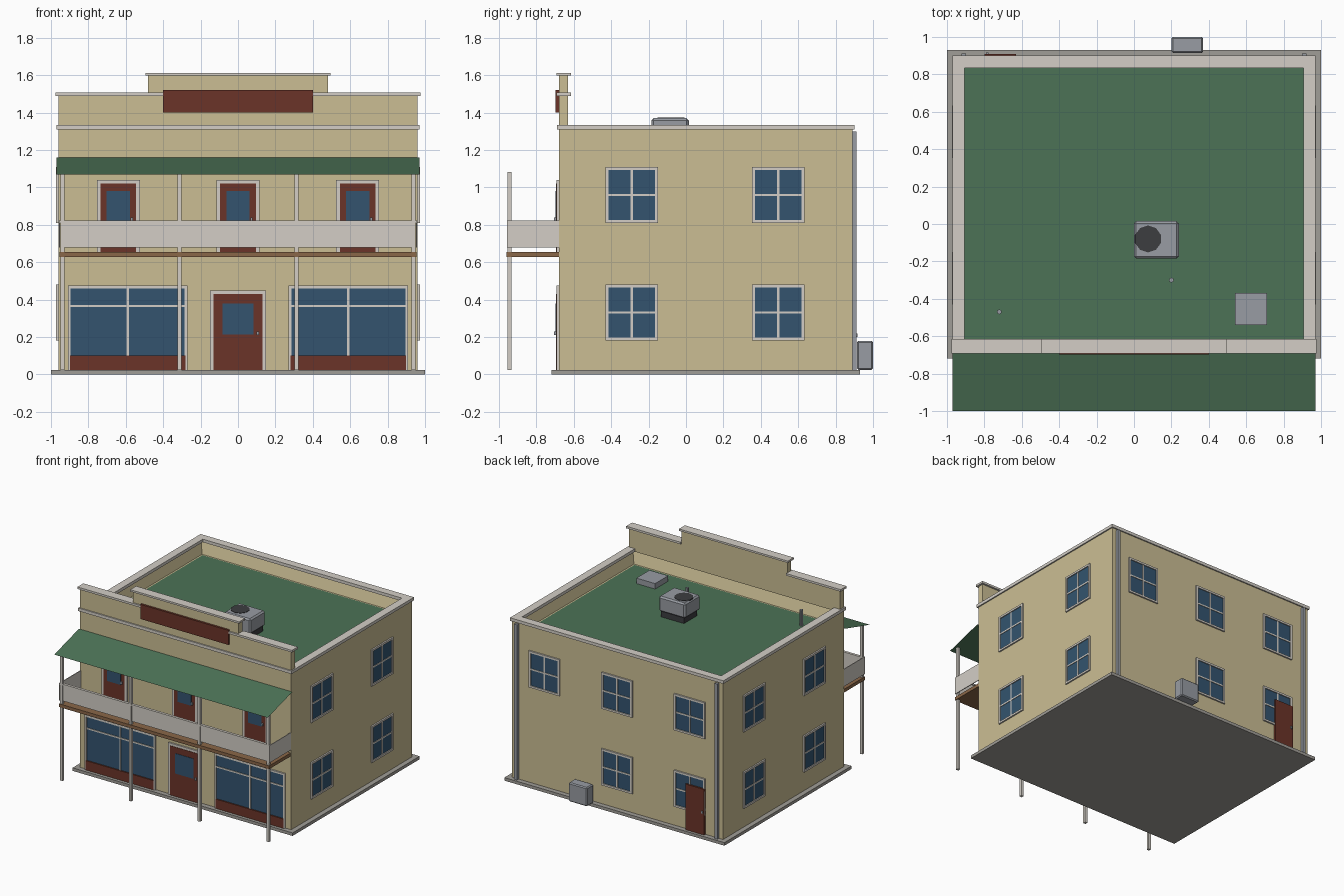
import bpy, bmesh, math
from mathutils import Matrix

if "Cube" in bpy.data.objects:
    bpy.data.objects.remove(bpy.data.objects["Cube"])


def mat(name, hexcode):
    m = bpy.data.materials.new(name)
    rgb = [int(hexcode[i:i + 2], 16) / 255 for i in (0, 2, 4)]
    m.diffuse_color = [((c + 0.055) / 1.055) ** 2.4 for c in rgb] + [1]
    m.use_nodes = True
    m.node_tree.nodes["Principled BSDF"].inputs["Base Color"].default_value = m.diffuse_color
    return m


TAN = mat("tan_wall", "CBBE94")
TRIM = mat("trim", "D3CEC6")
GREEN = mat("green_roof", "4C7256")
RED = mat("red_wood", "6B3428")
GLASS = mat("blue_glass", "33546F")
BROWN = mat("brown_deck", "8A6748")
STONE = mat("stone", "A09D97")
METAL = mat("metal", "989CA3")
DARK = mat("dark_metal", "3C3D40")


def finish(name, bm, material, rot=0):
    bm.transform(Matrix.Rotation(math.radians(rot), 4, 'Z'))
    me = bpy.data.meshes.new(name)
    bm.to_mesh(me)
    bm.free()
    me.materials.append(material)
    ob = bpy.data.objects.new(name, me)
    bpy.context.collection.objects.link(ob)
    return ob


def add_box(bm, x0, x1, y0, y1, z0, z1):
    m = Matrix.Translation(((x0 + x1) / 2, (y0 + y1) / 2, (z0 + z1) / 2)) \
        @ Matrix.Diagonal((x1 - x0, y1 - y0, z1 - z0, 1))
    bmesh.ops.create_cube(bm, size=1, matrix=m)


def boxes(name, material, *dims, rot=0):
    bm = bmesh.new()
    for d in dims:
        add_box(bm, *d)
    return finish(name, bm, material, rot)


def cylinder(name, material, x, y, z0, z1, r, n):
    bm = bmesh.new()
    bmesh.ops.create_cone(bm, cap_ends=True, segments=n, radius1=r, radius2=r, depth=z1 - z0,
                          matrix=Matrix.Translation((x, y, (z0 + z1) / 2)))
    return finish(name, bm, material)


def bevel(ob, width):
    b = ob.modifiers.new("bevel", 'BEVEL')
    b.width, b.segments = width, 1


def sheet(name, material, pts):
    bm = bmesh.new()
    bm.faces.new([bm.verts.new(p) for p in pts])
    return finish(name, bm, material)


# Wall fittings: u runs along the wall, d is the wall's distance from the centre
def window(name, u, d, z0, z1, w=0.28, rot=0):
    a, b, f, o = u - w / 2, u + w / 2, 0.016, d + 0.012
    zm = (z0 + z1) / 2
    boxes(name + "_frame", TRIM,
          (a, a + f, -o, -d, z0, z1), (b - f, b, -o, -d, z0, z1),
          (a + f, b - f, -o, -d, z0, z0 + f), (a + f, b - f, -o, -d, z1 - f, z1),
          (u - .006, u + .006, -d - .008, -d, z0 + f, z1 - f),
          (a + f, b - f, -d - .008, -d, zm - .006, zm + .006), rot=rot)
    boxes(name + "_glass", GLASS, (a + f, b - f, -d - .004, -d, z0 + f, z1 - f), rot=rot)


def door(name, u, w, z0, z1, glass, knob):
    f, d = 0.02, 0.68
    a, b = u - w / 2, u + w / 2
    boxes(name + "_frame", TRIM, (a - f, a, -d - .012, -d, z0, z1 + f),
          (b, b + f, -d - .012, -d, z0, z1 + f), (a, b, -d - .012, -d, z1, z1 + f))
    boxes(name, RED, (a, b, -d - .015, -d, z0, z1))
    gw, g0, g1 = glass
    boxes(name + "_glass", GLASS, (u - gw, u + gw, -d - .018, -d - .015, g0, g1))
    boxes(name + "_knob", METAL, (u + knob[0] - .006, u + knob[0] + .006, -d - .026, -d - .015,
                                  knob[1] - .01, knob[1] + .01))


# Base slab
boxes("base_slab", STONE, (-1, 1, -.72, .93, 0, .025))

# Main body: a block with its top inset and pushed down to leave the parapet
bm = bmesh.new()
add_box(bm, -.96, .96, -.68, .89, .025, 1.31)
bm.faces.ensure_lookup_table()
top = max(bm.faces, key=lambda f: f.calc_center_median().z)
bmesh.ops.inset_region(bm, faces=[top], thickness=.05)
bmesh.ops.translate(bm, verts=top.verts, vec=(0, 0, -.112))
finish("walls", bm, TAN)
sheet("roof_deck", GREEN, [(-.91, -.63, 1.2), (.91, -.63, 1.2), (.91, .84, 1.2), (-.91, .84, 1.2)])

# Parapet cap and front cornice band
boxes("parapet_cap", TRIM, (-.97, -.905, -.63, .9, 1.31, 1.335), (.905, .97, -.63, .9, 1.31, 1.335),
      (-.905, .905, .835, .9, 1.31, 1.335))
boxes("cornice_band", TRIM, (-.97, .97, -.69, -.63, 1.31, 1.335))

# Stepped false front
boxes("false_front", TAN, (-.96, .96, -.68, -.63, 1.31, 1.49))
boxes("false_front_step", TAN, (-.48, .48, -.68, -.63, 1.49, 1.6))
boxes("false_front_caps", TRIM, (-.975, -.48, -.692, -.615, 1.49, 1.507),
      (.48, .975, -.692, -.615, 1.49, 1.507), (-.48, .48, -.692, -.68, 1.49, 1.507),
      (-.495, .495, -.692, -.615, 1.598, 1.613))
boxes("sign_board", RED, (-.4, .4, -.697, -.68, 1.4, 1.52))

# Front doors
door("shop_door", 0, .26, .025, .43, (.083, .215, .38), (.105, .22))
for i, u in enumerate((-.64, 0, .64)):
    door(f"balcony_door_{i}", u, .19, .655, 1.02, (.062, .81, .98), (.072, .83))

# Shop windows
for side, c in (("left", -.59), ("right", .59)):
    a, b = c - .32, c + .32
    boxes(f"shop_window_frame_{side}", TRIM,
          (a, a + .015, -.692, -.68, .025, .475), (b - .015, b, -.692, -.68, .025, .475),
          (a, b, -.692, -.68, .46, .475), (a + .015, b - .015, -.69, -.68, .36, .372),
          (c - .006, c + .006, -.69, -.68, .1, .46))
    boxes(f"shop_window_glass_{side}", GLASS, (a + .015, b - .015, -.685, -.68, .1, .46))
    boxes(f"shop_window_panel_{side}", RED, (a + .012, b - .012, -.695, -.68, .025, .102))

# Side windows
for side, rot, s in (("right", 90, 1), ("left", -90, -1)):
    for i, y in enumerate((-.29, .493)):
        for floor, z in (("lower", .182), ("upper", .81)):
            window(f"{side}_window_{floor}_{i}", s * y, .96, z, z + .3, rot=rot)

# Back windows and back door
for i, x in enumerate((-.66, 0, .66)):
    window(f"back_window_upper_{i}", -x, .89, .81, 1.11, rot=180)
    if i < 2:
        window(f"back_window_lower_{i}", -x, .89, .182, .482, rot=180)
boxes("back_door", RED, (-.8, -.63, .89, .908, .025, .4))
boxes("back_door_knob", METAL, (-.79, -.778, .908, .916, .2, .22))

# Balcony: deck, railing panels, top rail and posts
boxes("balcony_deck", BROWN, (-.955, .955, -.96, -.68, .628, .655))
boxes("railing_panels", TRIM, (-.95, .95, -.947, -.941, .68, .812),
      (-.958, -.952, -.958, -.68, .68, .822), (.952, .958, -.958, -.68, .68, .822))
boxes("top_rail", TRIM, (-.952, .952, -.955, -.933, .81, .822))
boxes("posts", TRIM, *[(x - .011, x + .011, -.955, -.933, .025, 1.082) for x in (-.938, -.313, .313, .938)])

# Awning
sheet("awning", GREEN, [(-.97, -1, 1.07), (.97, -1, 1.07), (.97, -.68, 1.16), (-.97, -.68, 1.16)])

# Rooftop unit, fan, hatch and vent pipes
boxes("rooftop_unit_base", DARK, (.015, .225, -.165, .005, 1.2, 1.25))
bevel(boxes("rooftop_unit", METAL, (0, .24, -.185, .015, 1.245, 1.37)), .012)
cylinder("rooftop_fan", DARK, .075, -.08, 1.365, 1.373, .072, 10)
boxes("roof_hatch", METAL, (.54, .71, -.54, -.37, 1.2, 1.245))
for i, (x, y) in enumerate(((.2, -.3), (-.72, -.47))):
    cylinder(f"vent_pipe_{i}", METAL, x, y, 1.2, 1.33, .013, 8)

# Downspouts and ground-level unit at the back
boxes("downspouts", METAL, *[(x - .013, x + .013, .885, .912, .025, 1.3) for x in (-.91, .91)])
bevel(boxes("ground_unit", METAL, (.2, .37, .915, 1, .025, .18)), .008)
